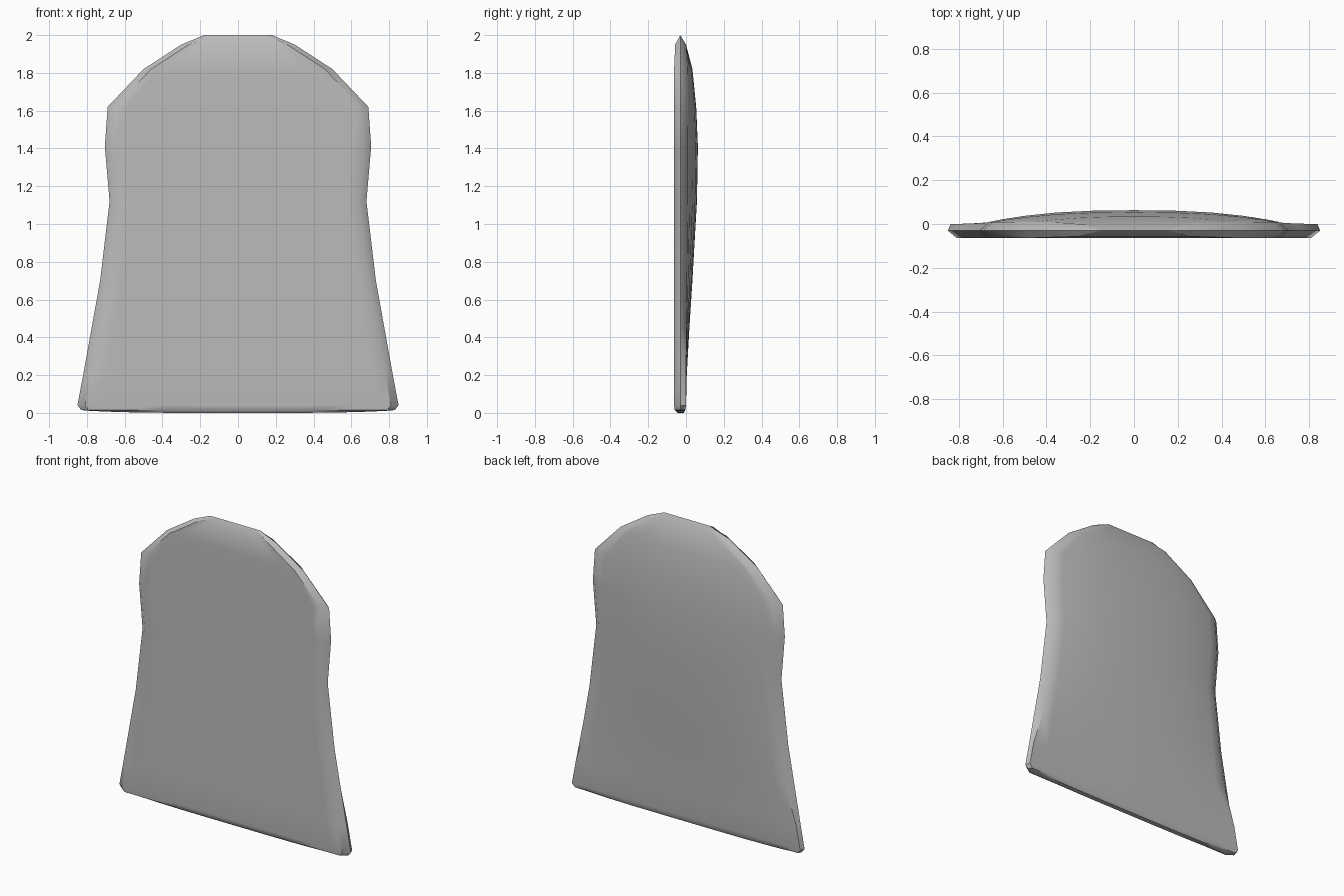
import bpy, bmesh, math

cube = bpy.data.objects.get("Cube")
if cube:
    bpy.data.objects.remove(cube, do_unlink=True)

# Single grey material
mat = bpy.data.materials.new("plain grey")
mat.use_nodes = True
GREY = (0.5, 0.5, 0.5, 1.0)
mat.diffuse_color = GREY
mat.node_tree.nodes["Principled BSDF"].inputs["Base Color"].default_value = GREY

# Profile rows: height, half width, front y, back centre y
ROWS = [
    (0.00, 0.80, -0.045, -0.012), (0.015, 0.83, -0.060, -0.004),
    (0.04, 0.85, -0.063, 0.000), (0.20, 0.82, -0.063, 0.004),
    (0.45, 0.775, -0.063, 0.018), (0.70, 0.73, -0.063, 0.034),
    (1.12, 0.68, -0.063, 0.058), (1.41, 0.705, -0.063, 0.063),
    (1.62, 0.69, -0.063, 0.054), (1.82, 0.50, -0.063, 0.034),
    (1.95, 0.30, -0.057, 0.000), (2.00, 0.18, -0.030, -0.030),
]
COLS = [0.0, 0.25, 0.5, 0.7, 0.85]      # inner columns as fractions of the half width
RIM_Y = -0.03

bm = bmesh.new()


def surface_row(row, back, rim):
    """One row of points from the left rim to the right rim."""
    z, w, fy, by = row
    inset = (0.012 if z < 0.3 else 0.045) if back else 0.04
    us = COLS + [1 - inset / w]
    pts = []
    for u in [-a for a in reversed(us)] + us[1:]:
        edge = min(by, 0.0)
        y = edge + (by - edge) * (1 - abs(u) ** 2.6) if back else fy
        lift = 0.012 * u ** 4 if z < 0.01 else 0
        pts.append(bm.verts.new((u * w, y, z + lift)))
    return [rim[0]] + pts + [rim[1]]


# Shared rim, then front and back skins
fronts, backs = [], []
for i, row in enumerate(ROWS):
    z = row[0] + (0.012 if i == 0 else 0)
    rim = [bm.verts.new((s * row[1], RIM_Y, z)) for s in (-1, 1)]
    fronts.append(surface_row(row, False, rim))
    backs.append(surface_row(row, True, rim))

for skin in (fronts, backs):
    for a, b in zip(skin, skin[1:]):
        for j in range(len(a) - 1):
            bm.faces.new((a[j], a[j + 1], b[j + 1], b[j]))

# Close the base and the thin top edge
for f, b in ((fronts[0], backs[0]), (fronts[-1], backs[-1])):
    for j in range(len(f) - 1):
        loop = [f[j], f[j + 1], b[j + 1], b[j]]
        bm.faces.new(list(dict.fromkeys(loop)))

bmesh.ops.remove_doubles(bm, verts=bm.verts, dist=0.0005)
bmesh.ops.recalc_face_normals(bm, faces=bm.faces)

mesh = bpy.data.meshes.new("backrest_pad")
bm.to_mesh(mesh)
bm.free()
mesh.materials.append(mat)
pad = bpy.data.objects.new("backrest_pad", mesh)
bpy.context.collection.objects.link(pad)

# Smooth skin with crisp rim
bpy.ops.object.select_all(action='DESELECT')
pad.select_set(True)
bpy.context.view_layer.objects.active = pad
bpy.ops.object.shade_smooth_by_angle(angle=math.radians(40))
